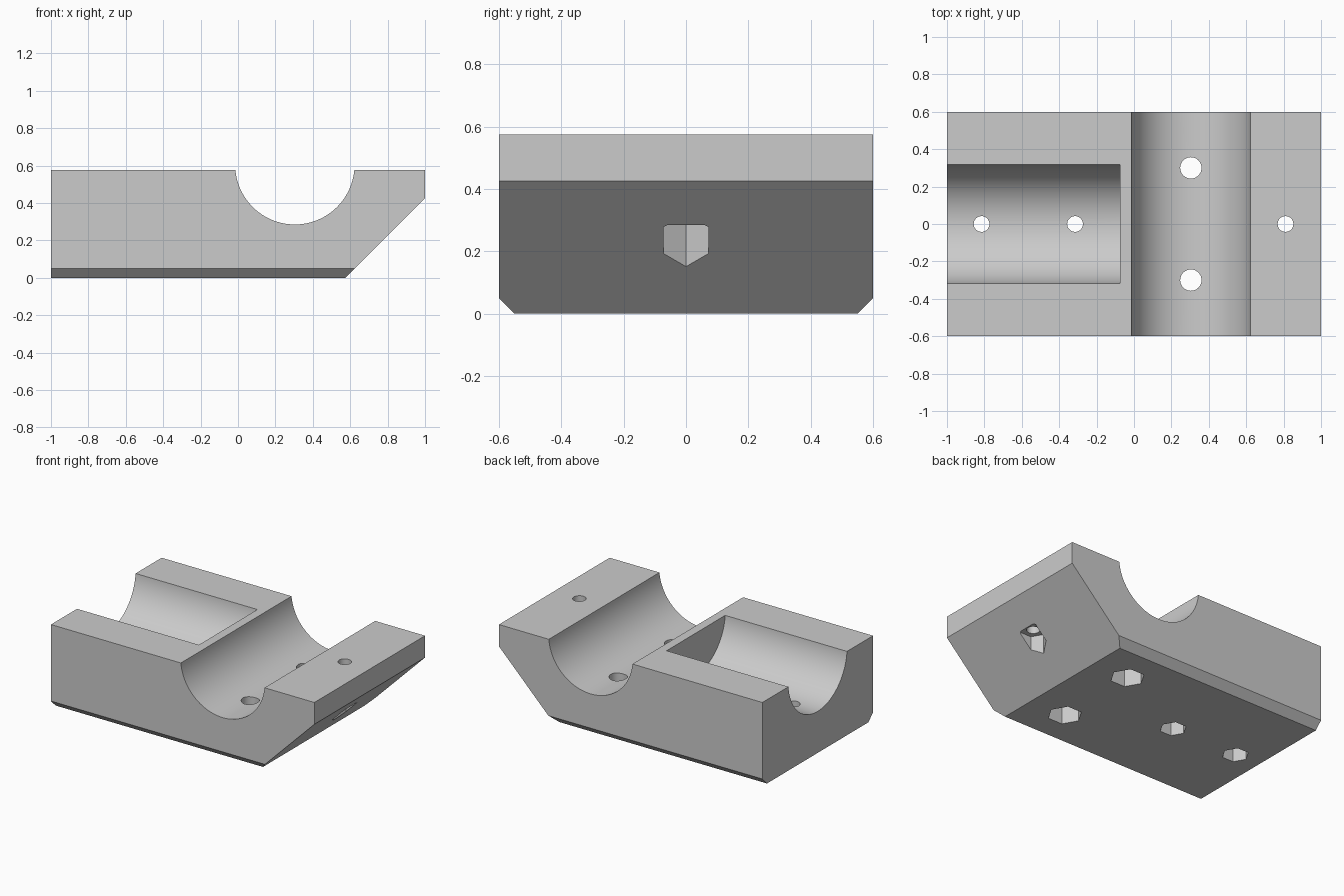
import bpy, bmesh, math
from mathutils import Matrix, Vector

TOP = 0.575          # height of the block
GROOVE_R = 0.319     # radius of both pipe grooves
AXIS_Z = 0.604       # height of the groove axes

cube = bpy.data.objects.get("Cube")
if cube:
    bpy.data.objects.remove(cube, do_unlink=True)

grey = bpy.data.materials.new("light grey")
grey.use_nodes = True
colour = (0.6, 0.6, 0.6, 1)
grey.diffuse_color = colour
grey.node_tree.nodes["Principled BSDF"].inputs["Base Color"].default_value = colour


def add_object(name, bm):
    bmesh.ops.recalc_face_normals(bm, faces=bm.faces)
    mesh = bpy.data.meshes.new(name)
    bm.to_mesh(mesh)
    bm.free()
    mesh.materials.append(grey)
    obj = bpy.data.objects.new(name, mesh)
    bpy.context.collection.objects.link(obj)
    return obj


def cylinder(name, radius, start, end, sides):
    """Straight prism between two points, first corner along +x when upright."""
    start, end = Vector(start), Vector(end)
    axis = end - start
    bm = bmesh.new()
    bmesh.ops.create_circle(bm, cap_ends=True, radius=radius, segments=sides,
                            matrix=Matrix.Rotation(math.pi / 2, 4, 'Z'))
    turn = Vector((0, 0, 1)).rotation_difference(axis).to_matrix().to_4x4()
    bmesh.ops.transform(bm, matrix=Matrix.Translation(start) @ turn, verts=bm.verts)
    swept = bmesh.ops.extrude_face_region(bm, geom=bm.faces[:])
    moved = [v for v in swept["geom"] if isinstance(v, bmesh.types.BMVert)]
    bmesh.ops.translate(bm, vec=axis, verts=moved)
    return add_object(name, bm)


# Block: chamfered cross-section swept along x
half = [(0.55, 0), (0.6, 0.05), (0.6, TOP)]
section = half + [(-y, z) for y, z in reversed(half)]
bm = bmesh.new()
face = bm.faces.new([bm.verts.new((-1, y, z)) for y, z in section])
swept = bmesh.ops.extrude_face_region(bm, geom=[face])
bmesh.ops.translate(bm, vec=(2, 0, 0),
                    verts=[v for v in swept["geom"] if isinstance(v, bmesh.types.BMVert)])

# Sloping underside at the +x end
cut = bmesh.ops.bisect_plane(bm, geom=bm.verts[:] + bm.edges[:] + bm.faces[:],
                             plane_co=(0.575, 0, 0), plane_no=(1, 0, -1), clear_outer=True)
rim = [e for e in cut["geom_cut"] if isinstance(e, bmesh.types.BMEdge)]
bmesh.ops.contextual_create(bm, geom=rim)
block = add_object("clamp_block", bm)

# Pipe grooves
cutters = [
    cylinder("cross_groove_cutter", GROOVE_R, (0.304, -0.8, AXIS_Z), (0.304, 0.8, AXIS_Z), 128),
    cylinder("long_groove_cutter", GROOVE_R, (-1.2, 0, AXIS_Z), (-0.075, 0, AXIS_Z), 128),
]

# Bolt holes with hexagonal nut pockets: x, y, hole radius, pocket radius, pocket top
bolts = [
    (-0.815, 0, 0.042, 0.084, 0.145),
    (-0.315, 0, 0.042, 0.084, 0.145),
    (0.81, 0, 0.042, 0.084, 0.285),
    (0.304, 0.3, 0.057, 0.108, 0.145),
    (0.304, -0.3, 0.057, 0.108, 0.145),
]
for x, y, hole_r, nut_r, nut_top in bolts:
    cutters.append(cylinder("nut_pocket_cutter", nut_r, (x, y, -0.1), (x, y, nut_top), 6))
    cutters.append(cylinder("bolt_hole_cutter", hole_r, (x, y, -0.2), (x, y, 0.8), 48))

# Hexagon corners point along x
for cutter in cutters:
    if cutter.name.startswith("nut_pocket"):
        corner = max(cutter.data.vertices, key=lambda v: v.co.y).co
        centre = sum((v.co for v in cutter.data.vertices), Vector()) / len(cutter.data.vertices)
        angle = math.atan2(corner.y - centre.y, corner.x - centre.x)
        cutter.data.transform(Matrix.Translation(centre) @ Matrix.Rotation(-angle, 4, 'Z')
                              @ Matrix.Translation(-centre))

bpy.context.view_layer.objects.active = block
block.select_set(True)
for cutter in cutters:
    mod = block.modifiers.new("cut", 'BOOLEAN')
    mod.operation = 'DIFFERENCE'
    mod.solver = 'EXACT'
    mod.object = cutter
    bpy.ops.object.modifier_apply(modifier=mod.name)
for cutter in cutters:
    bpy.data.objects.remove(cutter, do_unlink=True)

bpy.ops.object.select_all(action='DESELECT')
block.select_set(True)
bpy.context.view_layer.objects.active = block
bpy.ops.object.shade_smooth_by_angle(angle=math.radians(30))
